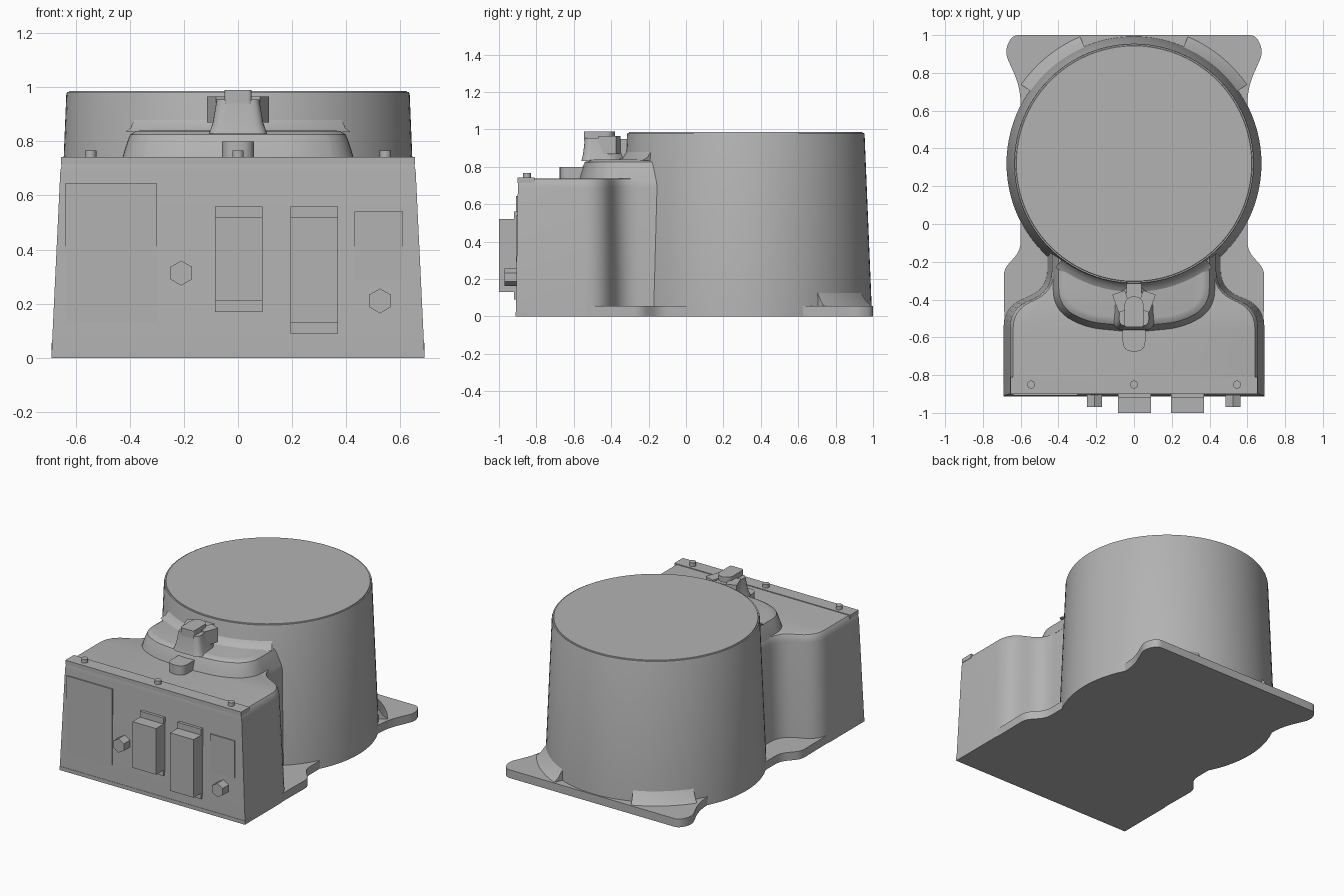
import bpy, math
from mathutils import Vector

cube = bpy.data.objects.get("Cube")
if cube:
    bpy.data.objects.remove(cube, do_unlink=True)

grey = bpy.data.materials.new("cast_grey")
grey.use_nodes = True
COLOUR = (0.45, 0.45, 0.45, 1)
grey.diffuse_color = COLOUR
grey.node_tree.nodes["Principled BSDF"].inputs["Base Color"].default_value = COLOUR


def make(name, verts, faces):
    mesh = bpy.data.meshes.new(name)
    mesh.from_pydata(verts, [], faces)
    mesh.materials.append(grey)
    ob = bpy.data.objects.new(name, mesh)
    bpy.context.collection.objects.link(ob)
    bpy.ops.object.select_all(action="DESELECT")
    ob.select_set(True)
    bpy.context.view_layer.objects.active = ob
    bpy.ops.object.shade_smooth_by_angle(angle=math.radians(35))
    return ob


def loft(name, low, high, levels):
    """Blend the outline from low to high; levels are (blend, z)."""
    n = len(low)
    verts = [(a[0] + (b[0] - a[0]) * t, a[1] + (b[1] - a[1]) * t, z)
             for t, z in levels for a, b in zip(low, high)]
    faces = [tuple(reversed(range(n))), tuple(range(len(verts) - n, len(verts)))]
    for k in range(len(levels) - 1):
        for i in range(n):
            j = (i + 1) % n
            faces.append((k * n + i, k * n + j, k * n + n + j, k * n + n + i))
    return make(name, verts, faces)


def mirrored(half, steps=6):
    """Round the corners (x, y, reach) of a right half and mirror it."""
    pts = []
    for i, (x, y, reach) in enumerate(half):
        p = Vector((x, y))
        if not reach:
            pts.append((x, y))
            continue
        a = Vector(half[i - 1][:2]) - p
        b = Vector(half[i + 1][:2]) - p
        a, b = p + a.normalized() * reach, p + b.normalized() * reach
        for s in range(steps + 1):
            t = s / steps
            q = a * (1 - t) ** 2 + p * 2 * t * (1 - t) + b * t * t
            pts.append((q.x, q.y))
    return pts + [(-x, y) for x, y in reversed(pts)]


def circle(r, n, x=0, y=0, turn=0):
    return [(x + r * math.cos(turn + math.tau * i / n),
             y + r * math.sin(turn + math.tau * i / n)) for i in range(n)]


def sector(r, start, end, steps=16):
    """Pie slice about the drum axis, with its tip on the axis."""
    angles = [math.radians(start + (end - start) * i / steps) for i in range(steps + 1)]
    return [(0, AXIS)] + [(r * math.cos(a), AXIS + r * math.sin(a)) for a in angles]


def box(name, x, y, z, turn=0):
    """Box from (min, max) pairs, turned about its own upright axis."""
    cx, cy = sum(x) / 2, sum(y) / 2
    c, s = math.cos(turn), math.sin(turn)
    pts = []
    for u, v in ((x[0], y[0]), (x[1], y[0]), (x[1], y[1]), (x[0], y[1])):
        u, v = u - cx, v - cy
        pts.append((cx + u * c - v * s, cy + u * s + v * c))
    return loft(name, pts, pts, [(0, z[0]), (1, z[1])])


# Tapered drum with a fine rim
AXIS = 0.32
loft("drum", circle(0.675, 96, 0, AXIS), circle(0.62, 96, 0, AXIS),
     [(0, 0), (0.73, 0.974), (0.78, 0.982), (0.91, 0.982), (0.95, 0.987)])

# Front housing, necking in to meet the drum
low = mirrored([(0.69, -0.91, 0), (0.69, -0.44, 0.1), (0.46, -0.34, 0.1), (0.46, 0, 0)])
high = mirrored([(0.63, -0.89, 0), (0.63, -0.46, 0.1), (0.42, -0.36, 0.1), (0.42, 0, 0)])
loft("housing", low, high, [(0, 0), (0.55, 0.69), (0.66, 0.72), (0.83, 0.735), (1, 0.738)])

# Base flange with rear ears
flange = mirrored([(0.685, -0.6, 0), (0.69, -0.24, 0.04), (0.6, -0.14, 0.05),
                   (0.6, 0.72, 0.09), (0.69, 0.92, 0.06), (0.64, 1.0, 0.03),
                   (0.3, 1.0, 0)])
loft("base_flange", flange, flange, [(0, 0), (1, 0.055)])

# Sloped webs from the drum down onto the ears
for side, start in (("left", 35), ("right", 113)):
    loft(side + "_ear_web", sector(0.735, start, start + 32),
         sector(0.66, start, start + 32), [(0, 0.05), (0.45, 0.08), (1, 0.14)])

# Raised shelf against the drum, with a fillet above it
low = mirrored([(0.001, -0.575, 0), (0.27, -0.55, 0.1), (0.43, -0.45, 0.1), (0.43, 0, 0)])
high = mirrored([(0.001, -0.5, 0), (0.24, -0.48, 0.08), (0.36, -0.41, 0.08), (0.36, 0, 0)])
loft("shelf", low, high, [(0, 0.73), (0.12, 0.76), (0.3, 0.80), (0.45, 0.825),
                          (0.75, 0.838), (1, 0.84)])
loft("shelf_fillet", sector(0.69, 233, 307), sector(0.638, 233, 307),
     [(0, 0.835), (0.6, 0.85), (1, 0.88)])

# Neck, its link to the drum, and fittings
low = mirrored([(0.001, -0.56, 0), (0.11, -0.56, 0.05), (0.1, -0.38, 0.05), (0.04, -0.33, 0)])
high = mirrored([(0.001, -0.54, 0), (0.08, -0.54, 0.04), (0.075, -0.4, 0.04), (0.035, -0.36, 0)])
loft("neck", low, high, [(0, 0.83), (0.5, 0.87), (1, 0.955)])
box("neck_link", (-0.04, 0.04), (-0.4, -0.28), (0.83, 0.95))
cap = mirrored([(0.001, -0.545, 0), (0.05, -0.545, 0.015), (0.05, -0.4, 0.03), (0.001, -0.38, 0)])
loft("neck_cap", cap, cap, [(0, 0.94), (1, 0.99)])
for side, s in (("left", 1), ("right", -1)):
    box(side + "_neck_block", sorted((s * 0.03, s * 0.1)), (-0.46, -0.36),
        (0.87, 0.965), -s * math.radians(20))
knob = mirrored([(0.001, -0.675, 0), (0.06, -0.675, 0.055), (0.06, -0.5, 0)])
loft("front_knob", knob, knob, [(0, 0.73), (1, 0.80)])

# Lid strip and its screws
box("lid_strip", (-0.654, 0.654), (-0.9, -0.81), (0.715, 0.743))
for name, x in (("right", -0.545), ("middle", 0), ("left", 0.545)):
    ring = circle(0.021, 16, x, -0.85)
    loft(name + "_lid_screw", ring, ring, [(0, 0.735), (1, 0.767)])

# Front plates, connector blocks and hexagon studs
box("sill_strip", (-0.69, 0.69), (-0.912, -0.85), (0, 0.025))
box("right_cover_plate", (-0.64, -0.3), (-0.909, -0.88), (0.13, 0.645))
box("left_cover_plate", (0.43, 0.61), (-0.909, -0.88), (0.29, 0.54))
for name, x, bottom in (("middle", -0.085, 0.17), ("left", 0.195, 0.09)):
    box(name + "_connector_plate", (x, x + 0.175), (-0.92, -0.88), (bottom, 0.56))
    box(name + "_connector", (x, x + 0.175), (-1.0, -0.88), (bottom + 0.04, 0.52))
for name, x, z in (("right", -0.21, 0.313), ("left", 0.525, 0.21)):
    ring = circle(0.046, 6, 0, 0, math.pi / 6)
    stud = loft(name + "_hex_stud", ring, ring, [(0, 0), (1, 0.09)])
    stud.location = (x, -0.88, z)
    stud.rotation_euler.x = math.pi / 2
